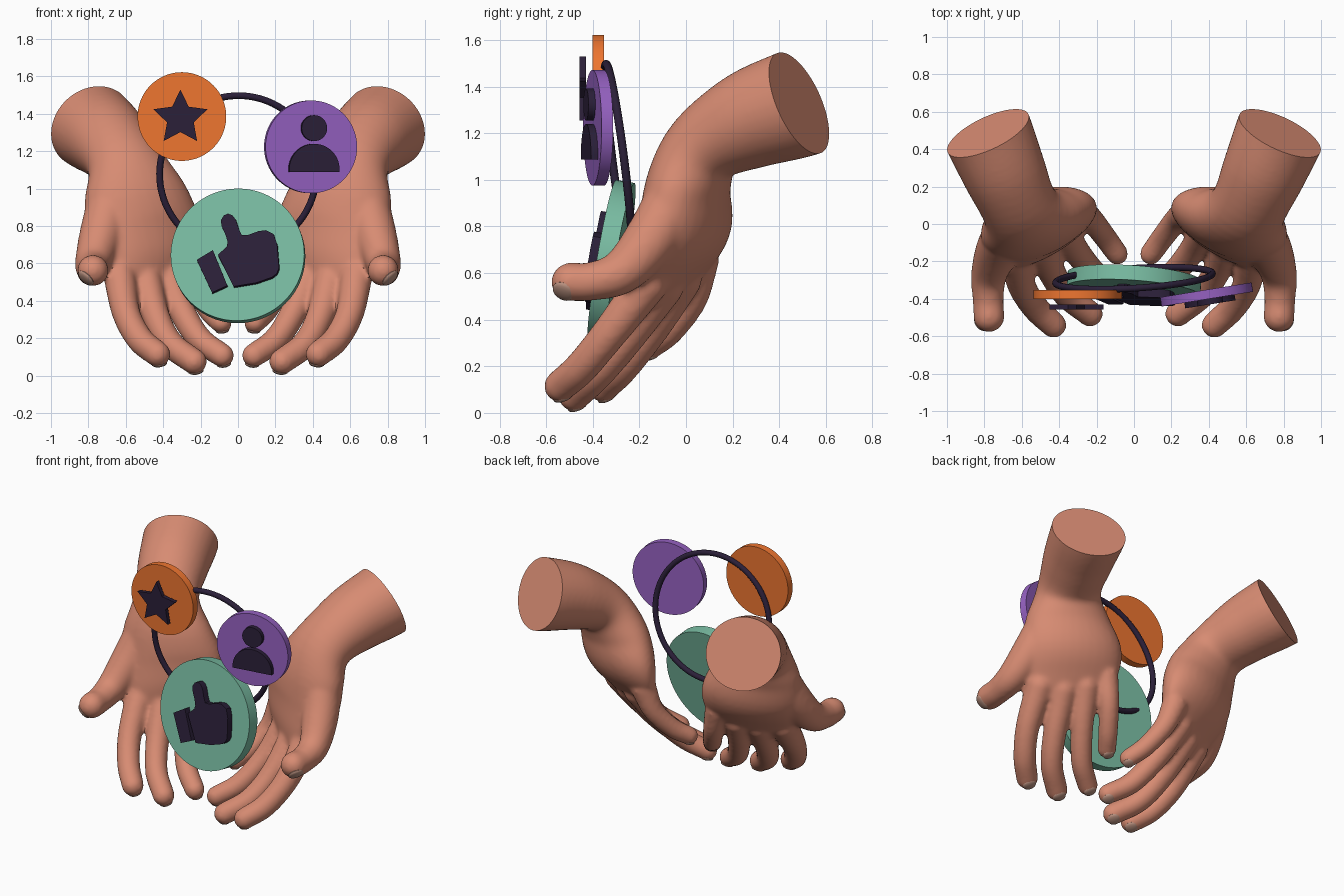
import bpy, bmesh, math
from mathutils import Vector, Matrix

if "Cube" in bpy.data.objects:
    bpy.data.objects.remove(bpy.data.objects["Cube"])


def mat(name, r, g, b):
    m = bpy.data.materials.new(name)
    m.diffuse_color = (r, g, b, 1)
    m.use_nodes = True
    m.node_tree.nodes["Principled BSDF"].inputs["Base Color"].default_value = m.diffuse_color
    return m


SKIN = mat("skin", .68, .26, .17)
NAIL = mat("nail", .5, .29, .22)
DARK = mat("dark", .024, .014, .04)
GREEN = mat("green", .19, .5, .36)
ORANGE = mat("orange", .86, .18, .03)
PURPLE = mat("purple", .3, .12, .53)


def add(name, mesh, material):
    ob = bpy.data.objects.new(name, mesh)
    bpy.context.collection.objects.link(ob)
    mesh.materials.clear()
    mesh.materials.append(material)
    bpy.ops.object.select_all(action='DESELECT')
    bpy.context.view_layer.objects.active = ob
    ob.select_set(True)
    bpy.ops.object.shade_smooth_by_angle(angle=math.radians(40))
    return ob


def finish(name, bm, material):
    bmesh.ops.recalc_face_normals(bm, faces=bm.faces)
    me = bpy.data.meshes.new(name)
    bm.to_mesh(me)
    bm.free()
    return add(name, me, material)


def spline(rows, steps):
    """Catmull-Rom through tuples of any length."""
    p = [Vector(r) for r in rows]
    p = [2 * p[0] - p[1]] + p + [2 * p[-1] - p[-2]]
    out = []
    for i in range(1, len(p) - 2):
        a, b, c, d = p[i - 1:i + 3]
        for k in range(steps):
            t = k / steps
            out.append(.5 * (2 * b + (c - a) * t + (2 * a - 5 * b + 4 * c - d) * t * t
                             + (3 * b - a - 3 * c + d) * t ** 3))
    return out + [p[-2]]


def frame(loc, normal, up=(0, 0, 1)):
    z = Vector(normal).normalized()
    x = Vector(up).cross(z).normalized()
    m = Matrix((x, z.cross(x), z)).transposed().to_4x4()
    m.translation = Vector(loc)
    return m


# forearm and palm: centre, half-width vector, half thickness
BODY = [(-.86, .65, 1.395, .217, .103, 0, .235),
        (-.78, .485, 1.33, .217, .103, 0, .235),
        (-.69, .27, 1.255, .205, .088, 0, .212),
        (-.605, .08, 1.14, .195, .07, .03, .17),
        (-.55, .01, .98, .265, .09, .03, .17),
        (-.51, -.005, .80, .295, .13, .04, .17),
        (-.47, -.055, .64, .265, .15, .05, .12),
        (-.45, -.10, .50, .19, .13, .06, .055)]
# fingers: centre and radius from root to tip
DIGITS = {
    "thumb": [(-.68, -.04, .95, .12), (-.73, -.14, .76, .118), (-.775, -.27, .61, .097),
              (-.78, -.4, .565, .084), (-.775, -.495, .562, .084)],
    "index": [(-.635, -.17, .55, .09), (-.6, -.33, .34, .077), (-.525, -.45, .195, .073), (-.43, -.54, .115, .07)],
    "middle": [(-.5, -.1, .54, .09), (-.44, -.255, .32, .076), (-.36, -.38, .17, .072), (-.235, -.48, .075, .07)],
    "ring": [(-.385, -.02, .57, .088), (-.315, -.135, .375, .074), (-.21, -.265, .2, .069), (-.085, -.355, .108, .065)],
    "little": [(-.285, .06, .65, .082), (-.23, .025, .49, .068), (-.155, -.07, .355, .063), (-.09, -.16, .285, .06)]}


def hand():
    bm = bmesh.new()
    rows = spline(BODY, 5)
    loops = []
    for i, r in enumerate(rows):
        c, u = Vector(r[:3]), Vector(r[3:6])
        t = Vector(rows[min(i + 1, len(rows) - 1)][:3]) - Vector(rows[max(i - 1, 0)][:3])
        v = t.cross(u).normalized() * r[6]
        loops.append([bm.verts.new(c + u * math.cos(a) + v * math.sin(a))
                      for a in (2 * math.pi * k / 32 for k in range(32))])
    for a, b in zip(loops, loops[1:]):
        for k in range(32):
            bm.faces.new((a[k], a[(k + 1) % 32], b[(k + 1) % 32], b[k]))
    bm.faces.new(loops[0])
    bm.faces.new(loops[-1])
    bmesh.ops.recalc_face_normals(bm, faces=bm.faces)
    for path in DIGITS.values():
        for x, y, z, r in spline(path, 7):
            bmesh.ops.create_icosphere(bm, subdivisions=3, radius=r, matrix=Matrix.Translation((x, y, z)))
    me = bpy.data.meshes.new("hand_blank")
    bm.to_mesh(me)
    bm.free()
    ob = add("hand_blank", me, SKIN)
    # fuse the pieces into one smooth skin
    rm = ob.modifiers.new("fuse", 'REMESH')
    rm.mode = 'VOXEL'
    rm.voxel_size = .014
    sm = ob.modifiers.new("soften", 'SMOOTH')
    sm.factor = .5
    sm.iterations = 10
    fused = bpy.data.meshes.new_from_object(ob.evaluated_get(bpy.context.evaluated_depsgraph_get()))
    bpy.data.objects.remove(ob)
    # flat cut across the forearm
    bm = bmesh.new()
    bm.from_mesh(fused)
    bmesh.ops.bisect_plane(bm, geom=bm.verts[:] + bm.edges[:] + bm.faces[:], dist=1e-5,
                           plane_co=(-.78, .485, 1.33), plane_no=(-.40, .84, .37), clear_outer=True)
    bmesh.ops.holes_fill(bm, edges=[e for e in bm.edges if e.is_boundary], sides=0)
    return bm


def nails():
    bm = bmesh.new()
    for name, path in DIGITS.items():
        tip, prev = Vector(path[-1][:3]), Vector(path[-2][:3])
        d = (tip - prev).normalized()
        n = Vector((-.7, 0, -.7)) if name == "thumb" else Vector((0, .5, -1))
        n = (n - d * n.dot(d)).normalized()
        r = path[-1][3]
        m = frame(tip + d * r * .35 + n * r * .66, n + d * .4, d)
        bmesh.ops.create_uvsphere(bm, u_segments=20, v_segments=10, radius=1,
                                  matrix=m @ Matrix.Diagonal((r * .62, r * .6, r * .24, 1)))
    return bm


# hands and nails, mirrored across x
for part, make, material in (("hand", hand, SKIN), ("nails", nails, NAIL)):
    left = finish("left_" + part, make(), material)
    bm = bmesh.new()
    bm.from_mesh(left.data)
    bmesh.ops.scale(bm, vec=(-1, 1, 1), verts=bm.verts)
    finish("right_" + part, bm, material)


def prism(name, pts, z0, z1, m, material):
    """Flat outline pushed out along the frame's normal."""
    bm = bmesh.new()
    f = bm.faces.new([bm.verts.new((x, y, z0)) for x, y in pts])
    ext = bmesh.ops.extrude_face_region(bm, geom=[f])["geom"]
    bmesh.ops.translate(bm, vec=(0, 0, z1 - z0), verts=[g for g in ext if isinstance(g, bmesh.types.BMVert)])
    bmesh.ops.transform(bm, matrix=m, verts=bm.verts)
    return finish(name, bm, material)


def arc(r, n, a0=0, a1=2 * math.pi, cx=0, cy=0, closed=True):
    k = n if closed else n - 1
    return [(cx + r * math.cos(a0 + (a1 - a0) * i / k), cy + r * math.sin(a0 + (a1 - a0) * i / k)) for i in range(n)]


# green badge with thumbs-up icon
g = frame((0, -.32, .64), (-.07, -.98, .165))
prism("green_badge", arc(.358, 96), -.04, .04, g, GREEN)
g = g @ Matrix.Translation((.005, -.02, 0))
prism("thumb_icon_cuff", [(-.22, -.016), (-.134, .037), (-.054, -.155), (-.136, -.193)], .035, .085, g, DARK)
prism("thumb_icon_hand",
      [(-.107, .012), (-.06, .055), (-.055, .08), (-.065, .115), (-.09, .17), (-.092, .2), (-.078, .225),
       (-.055, .235), (-.03, .225), (-.012, .2), (.005, .15), (.02, .118), (.05, .118), (.11, .14), (.15, .145),
       (.19, .125), (.21, .07), (.222, -.06), (.21, -.09), (.185, -.11), (.1, -.14), (-.021, -.16)],
      .035, .085, g, DARK)

# orange badge with floating star
o = frame((-.30, -.377, 1.385), (0, -1, 0))
prism("orange_badge", arc(.237, 96), -.025, .025, o, ORANGE)
star = [(r * math.sin(math.pi * i / 5) - .008, r * math.cos(math.pi * i / 5) - .008)
        for i in range(10) for r in [.152 if i % 2 == 0 else .075]]
prism("star_icon", star, .053, .08, o, DARK)

# purple badge with figure icon
p = frame((.388, -.377, 1.223), (.16, -.987, 0))
prism("purple_badge", arc(.248, 96), -.025, .025, p, PURPLE)
prism("figure_icon_head", arc(.069, 48, cx=.012, cy=.1), .02, .055, p, DARK)
prism("figure_icon_body", arc(.136, 40, 0, math.pi, .012, -.12, False) + [(-.124, -.135), (.148, -.135)],
      .02, .055, p, DARK)

# thin ring linking the badges
bpy.ops.mesh.primitive_torus_add(major_segments=96, minor_segments=14, major_radius=.42, minor_radius=.018)
ring = bpy.context.object
ring.name = "link_ring"
ring.data.transform(frame((0, -.29, 1.08), (.06, -.99, -.127)))
ring.data.materials.append(DARK)
bpy.ops.object.shade_smooth_by_angle(angle=math.radians(60))
